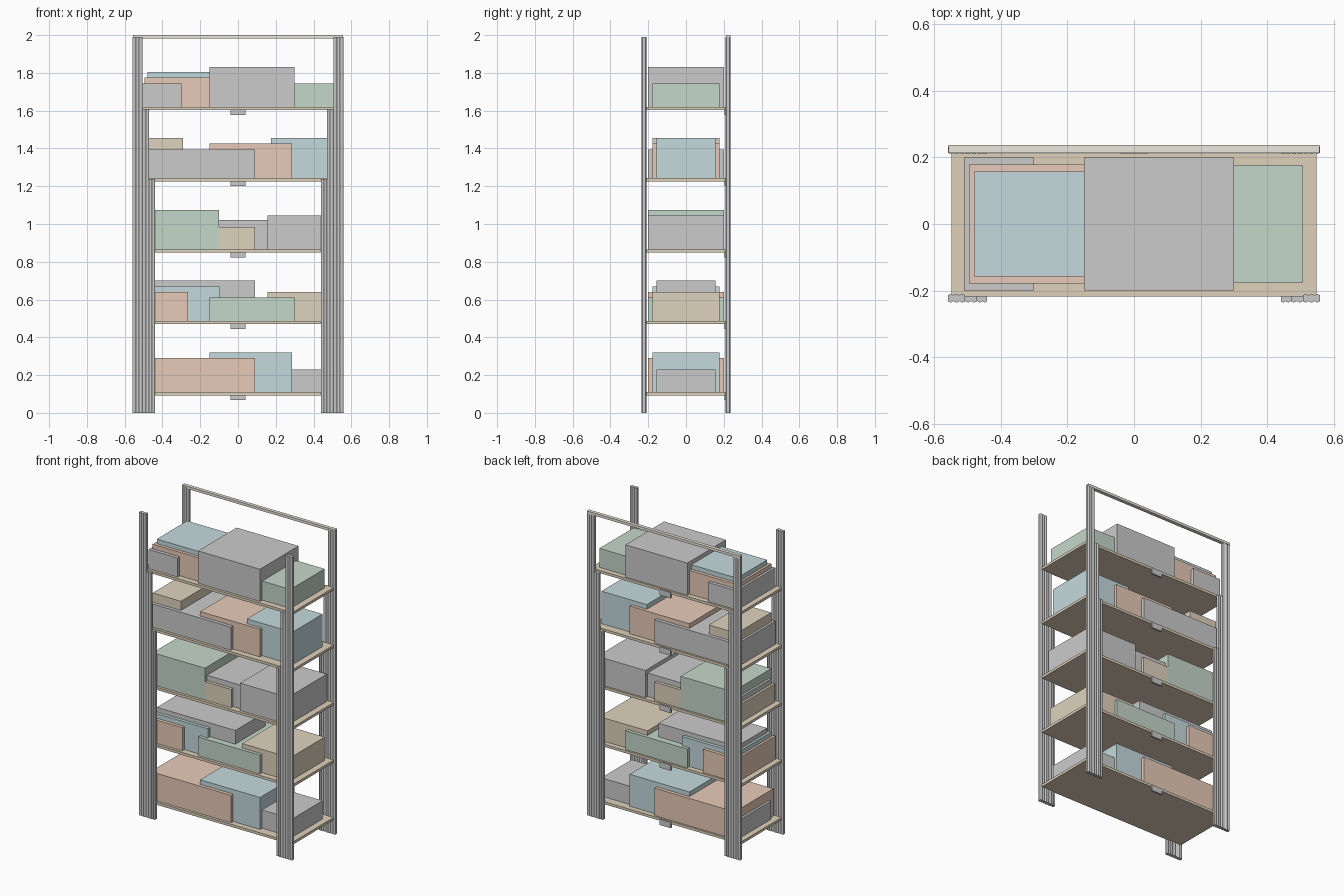
import bpy, bmesh, math

if "Cube" in bpy.data.objects:
    bpy.data.objects.remove(bpy.data.objects["Cube"])

COLORS = {
    "blue": (0.56, 0.70, 0.73, 1), "orange": (0.80, 0.60, 0.48, 1),
    "green": (0.56, 0.68, 0.59, 1), "tan": (0.74, 0.65, 0.52, 1),
    "white": (0.84, 0.84, 0.81, 1), "wood": (0.74, 0.64, 0.50, 1),
    "cream": (0.83, 0.81, 0.72, 1), "steel": (0.66, 0.66, 0.67, 1),
}
mats = {}
for key, col in COLORS.items():
    mats[key] = bpy.data.materials.new(key)
    mats[key].diffuse_color = col


def finish(name, bm, color):
    bmesh.ops.recalc_face_normals(bm, faces=bm.faces)
    me = bpy.data.meshes.new(name)
    bm.to_mesh(me)
    bm.free()
    me.materials.append(mats[color])
    ob = bpy.data.objects.new(name, me)
    bpy.context.collection.objects.link(ob)
    return ob


def box(name, x0, x1, y0, y1, z0, z1, color):
    bm = bmesh.new()
    bmesh.ops.create_cube(bm, size=1)
    for v in bm.verts:
        v.co = ((x0 + x1) / 2 + v.co.x * (x1 - x0),
                (y0 + y1) / 2 + v.co.y * (y1 - y0),
                (z0 + z1) / 2 + v.co.z * (z1 - z0))
    return finish(name, bm, color)


def ribbed_post(name, x0, x1, yc, height, lobes):
    """Vertical strip whose two broad sides are rounded ribs."""
    half, bump, steps = 0.0085, 0.004, 5
    pitch = (x1 - x0) / lobes
    side = []
    for i in range(lobes):
        for k in range(steps):
            t = k / steps
            side.append((x0 + (i + t) * pitch, half + bump * math.sin(math.pi * t)))
    side.append((x1, half))
    outline = [(x, yc - h) for x, h in side] + [(x, yc + h) for x, h in reversed(side)]
    bm = bmesh.new()
    face = bm.faces.new([bm.verts.new((x, y, 0)) for x, y in outline])
    res = bmesh.ops.extrude_face_region(bm, geom=[face])
    for v in res["geom"]:
        if isinstance(v, bmesh.types.BMVert):
            v.co.z = height
    return finish(name, bm, "steel")


# Corner posts: three stepped strips at each corner
TIERS = [("outer", 0.506, 0.558, 1.99, 3), ("middle", 0.470, 0.506, 1.61, 2),
         ("inner", 0.440, 0.470, 1.235, 2)]
for yn, yc in (("front", -0.2225), ("back", 0.2225)):
    for sn, s in (("left", -1), ("right", 1)):
        for tn, a, b, h, n in TIERS:
            lo, hi = sorted((s * a, s * b))
            ribbed_post(f"{yn}_{sn}_post_{tn}", lo, hi, yc, h, n)

# Top rail along the back
box("top_rail", -0.556, 0.556, 0.213, 0.236, 1.983, 2.0, "cream")

# Shelves with a small tab under each back edge
LEVELS = [0.11, 0.487, 0.865, 1.243, 1.62]
for i, z in enumerate(LEVELS):
    box(f"shelf_{i + 1}", -0.547, 0.547, -0.217, 0.212, z - 0.017, z, "wood")
    box(f"shelf_tab_{i + 1}", -0.04, 0.04, 0.205, 0.216, z - 0.043, z - 0.005, "white")

# Storage boxes: x start, x end, half depth, top height, colour
BOXES = [
    [(-0.51, -0.30, 0.155, 0.23, "white"), (-0.495, 0.09, 0.20, 0.29, "orange"),
     (-0.15, 0.285, 0.178, 0.32, "blue"), (0.20, 0.505, 0.157, 0.23, "white")],
    [(-0.51, -0.265, 0.20, 0.64, "orange"), (-0.495, -0.095, 0.178, 0.67, "blue"),
     (-0.48, 0.09, 0.157, 0.70, "white"), (-0.15, 0.30, 0.20, 0.61, "green"),
     (0.155, 0.505, 0.178, 0.64, "tan")],
    [(-0.51, 0.09, 0.198, 0.985, "tan"), (-0.495, 0.20, 0.178, 1.02, "white"),
     (-0.48, -0.10, 0.20, 1.075, "green"), (0.155, 0.505, 0.20, 1.045, "white")],
    [(-0.51, 0.09, 0.20, 1.395, "white"), (-0.495, -0.29, 0.178, 1.455, "tan"),
     (-0.15, 0.285, 0.178, 1.425, "orange"), (0.175, 0.505, 0.157, 1.456, "blue")],
    [(-0.51, -0.30, 0.20, 1.745, "white"), (-0.495, -0.14, 0.178, 1.775, "orange"),
     (-0.48, -0.14, 0.157, 1.805, "blue"), (-0.15, 0.30, 0.20, 1.832, "white"),
     (0.25, 0.505, 0.177, 1.745, "green")],
]
for i, row in enumerate(BOXES):
    for j, (x0, x1, d, top, col) in enumerate(row):
        box(f"storage_box_{i + 1}_{j + 1}", x0, x1, -d, d, LEVELS[i], top, col)

for m in bpy.data.materials:
    if m.users and not m.is_grease_pencil:
        m.use_nodes = True
        m.node_tree.nodes["Principled BSDF"].inputs["Base Color"].default_value = m.diffuse_color
